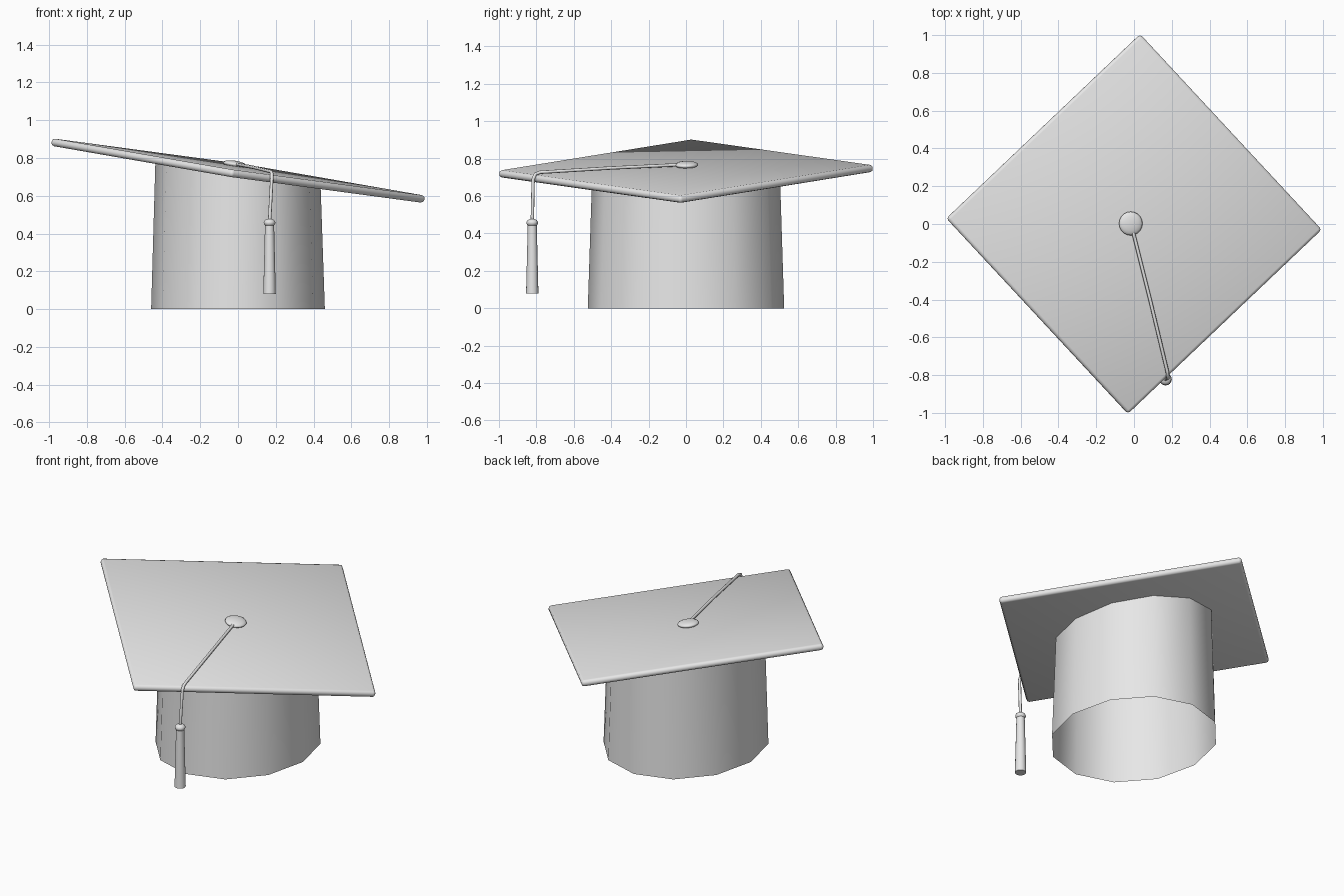
import bpy
import bmesh
import math
from mathutils import Matrix, Vector

if "Cube" in bpy.data.objects:
    bpy.data.objects.remove(bpy.data.objects["Cube"])

GREY = bpy.data.materials.new("light_grey")
GREY.use_nodes = True
colour = (0.8, 0.8, 0.8, 1)
GREY.diffuse_color = colour
GREY.node_tree.nodes["Principled BSDF"].inputs["Base Color"].default_value = colour

# Shared tilt of the board and the button that sits on it
BOARD_Z = 0.733
TILT = (Matrix.Translation((0, 0, BOARD_Z))
        @ Matrix.Rotation(math.radians(8.7), 4, 'Y')
        @ Matrix.Rotation(math.radians(1.1), 4, 'X'))


def board_height(x, y):
    normal = TILT.to_3x3() @ Vector((0, 0, 1))
    return BOARD_Z - (normal.x * x + normal.y * y) / normal.z


def finish(name, bm):
    mesh = bpy.data.meshes.new(name)
    bm.to_mesh(mesh)
    bm.free()
    mesh.materials.append(GREY)
    mesh.shade_smooth()
    obj = bpy.data.objects.new(name, mesh)
    bpy.context.collection.objects.link(obj)
    return obj


def ball(name, radius, height, matrix):
    bm = bmesh.new()
    bmesh.ops.create_uvsphere(bm, u_segments=20, v_segments=10, radius=1)
    bm.transform(matrix @ Matrix.Diagonal((radius, radius, height, 1)))
    return finish(name, bm)


# Square board with rounded rim, smooth all over
bm = bmesh.new()
bmesh.ops.create_cube(bm, size=1)
bm.transform(Matrix.Diagonal((1.422, 1.422, 0.04, 1)))
bmesh.ops.bevel(bm, geom=bm.edges[:], offset=0.016, segments=2,
                profile=0.5, affect='EDGES')
bm.transform(TILT @ Matrix.Rotation(math.radians(45 - 1.7), 4, 'Z'))
finish("board", bm)

# Open twelve-sided oval cap whose wall runs up into the board
bm = bmesh.new()
SIDES = 12
lower, upper = [], []
for i in range(SIDES):
    a = math.tau * i / SIDES
    x, y = 0.46 * math.cos(a), 0.525 * math.sin(a)
    lower.append(bm.verts.new((x, y, 0)))
    x, y = x * 0.95, y * 0.955
    upper.append(bm.verts.new((x, y, board_height(x, y))))
for i in range(SIDES):
    j = (i + 1) % SIDES
    bm.faces.new((lower[i], lower[j], upper[j], upper[i]))
finish("cap_wall", bm)

# Button in the middle of the board
ball("button", 0.063, 0.019, TILT @ Matrix.Translation((-0.022, 0.003, 0.031)))

# Cord from the button over the rim and down to the tassel
TX, TY = 0.167, -0.822
path = [(-0.01, -0.02, 0.768), (0.085, -0.4, 0.75), (0.176, -0.78, 0.727),
        (0.179, -0.805, 0.718), (0.179, -0.817, 0.69), (TX, TY, 0.46)]
curve = bpy.data.curves.new("cord", 'CURVE')
curve.dimensions = '3D'
curve.bevel_depth = 0.009
curve.bevel_resolution = 2
curve.use_fill_caps = True
spline = curve.splines.new('POLY')
spline.points.add(len(path) - 1)
for point, co in zip(spline.points, path):
    point.co = (*co, 1)
curve.materials.append(GREY)
cord = bpy.data.objects.new("cord", curve)
bpy.context.collection.objects.link(cord)

# Tassel knot and flared skirt
ball("tassel_knot", 0.031, 0.022, Matrix.Translation((TX, TY, 0.457)))
bm = bmesh.new()
bmesh.ops.create_cone(bm, cap_ends=True, segments=16, radius1=0.033,
                      radius2=0.024, depth=0.37,
                      matrix=Matrix.Translation((TX, TY, 0.265)))
skirt = finish("tassel_skirt", bm)
for face in skirt.data.polygons:
    face.use_smooth = abs(face.normal.z) < 0.9
